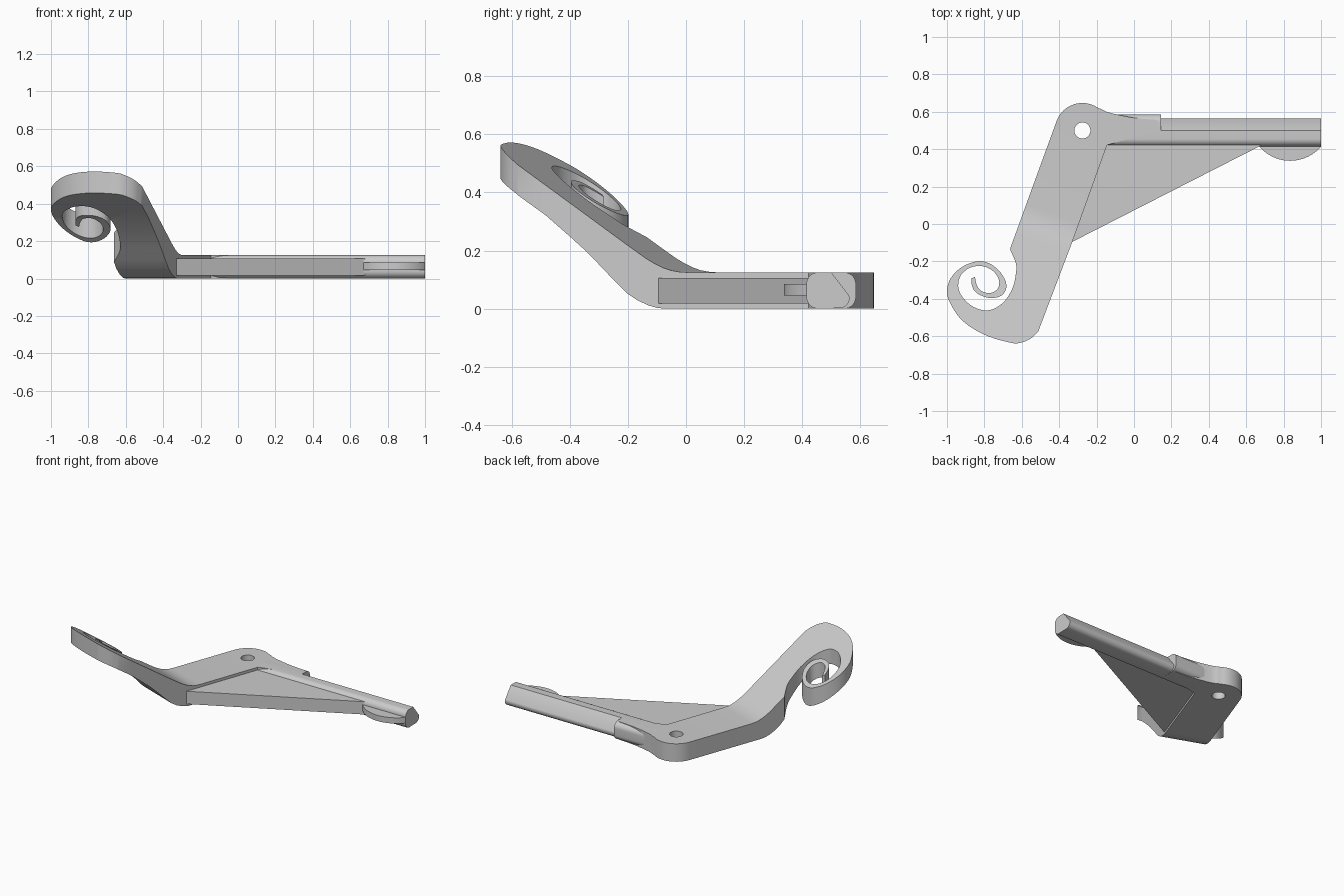
import bpy, bmesh, math
from mathutils import Vector

old = bpy.data.objects.get("Cube")
if old:
    bpy.data.objects.remove(old, do_unlink=True)

grey = bpy.data.materials.new("plain_grey")
grey.use_nodes = True
grey.diffuse_color = (0.6, 0.6, 0.6, 1)
grey.node_tree.nodes["Principled BSDF"].inputs["Base Color"].default_value = (0.6, 0.6, 0.6, 1)


def finish(name, bm):
    bmesh.ops.recalc_face_normals(bm, faces=bm.faces[:])
    mesh = bpy.data.meshes.new(name)
    bm.to_mesh(mesh)
    bm.free()
    mesh.materials.append(grey)
    obj = bpy.data.objects.new(name, mesh)
    bpy.context.collection.objects.link(obj)
    bpy.ops.object.select_all(action='DESELECT')
    obj.select_set(True)
    bpy.context.view_layer.objects.active = obj
    bpy.ops.object.shade_smooth_by_angle(angle=math.radians(30))
    return obj


def arc(cx, cy, r, start, end, n=10):
    angles = [math.radians(start + (end - start) * i / n) for i in range(n + 1)]
    return [(cx + r * math.cos(a), cy + r * math.sin(a)) for a in angles]


def smooth(points, n=4):
    """Catmull-Rom curve through the points."""
    p = [Vector(q) for q in points]
    p = [2 * p[0] - p[1]] + p + [2 * p[-1] - p[-2]]
    out = []
    for a, b, c, d in zip(p, p[1:], p[2:], p[3:]):
        for i in range(n):
            t = i / n
            out.append(0.5 * (2 * b + (c - a) * t + (2 * a - 5 * b + 4 * c - d) * t * t
                              + (3 * b - a - 3 * c + d) * t ** 3))
    return [tuple(v) for v in out] + [tuple(points[-1])]


def prism(name, points, place, low, high):
    """Extrude a flat outline; place maps (u, v, depth) to a position."""
    bm = bmesh.new()
    rings = [[bm.verts.new(place(u, v, w)) for u, v in points] for w in (low, high)]
    bm.faces.new(rings[0])
    bm.faces.new(rings[1])
    n = len(points)
    for i in range(n):
        j = (i + 1) % n
        bm.faces.new((rings[0][i], rings[0][j], rings[1][j], rings[1][i]))
    return finish(name, bm)


def lookup(table, s):
    if s <= table[0][0]:
        return table[0][1]
    for (a, za), (b, zb) in zip(table, table[1:]):
        if s <= b:
            return za + (zb - za) * (s - a) / (b - a)
    return table[-1][1]


# Bent arm: curled tip, pivot hub and hole in one plate
curl = smooth([(-.663, -.134), (-.632, -.21), (-.631, -.26), (-.647, -.337), (-.69, -.41),
               (-.749, -.453), (-.807, -.461), (-.872, -.435), (-.923, -.382), (-.94, -.33),
               (-.925, -.273), (-.877, -.234), (-.813, -.225), (-.754, -.251), (-.722, -.3),
               (-.73, -.348), (-.775, -.37), (-.823, -.353), (-.843, -.32), (-.85, -.283)])
curl += smooth([(-.868, -.29), (-.866, -.33), (-.84, -.37), (-.77, -.396), (-.705, -.38),
                (-.682, -.325), (-.715, -.257), (-.775, -.21), (-.84, -.2), (-.92, -.23),
                (-.98, -.29), (-1, -.36), (-.984, -.42), (-.936, -.497), (-.866, -.556),
                (-.77, -.604), (-.663, -.634), (-.615, -.637), (-.556, -.615), (-.513, -.577)])
hub = smooth([(.125, .556), (.005, .567), (-.127, .594), (-.18, .617)])
hub += arc(-.276, .5, .147, 55, 160, 16)
outline = curl + [(-.33, -.096), (-.144, .422), (.125, .5)] + hub
hole = arc(-.276, .5, .043, 0, 360, 32)[:-1]

along = Vector((-.349, -.937, 0))
top = [(.10, .125), (.13, .127), (.16, .132), (.19, .142), (.22, .156), (.25, .173), (.32, .22), (.9, .617)]
bottom = [(.18, 0), (.21, .003), (.24, .011), (.28, .028), (.32, .053), (.37, .1), (.426, .155),
          (.48, .206), (.532, .25), (.62, .322), (.74, .403), (.83, .455), (.9, .492)]

bm = bmesh.new()
for loop in (outline, hole):
    verts = [bm.verts.new((x, y, 0)) for x, y in loop]
    for i, v in enumerate(verts):
        bm.edges.new((v, verts[(i + 1) % len(verts)]))
bmesh.ops.triangle_fill(bm, use_beauty=True, use_dissolve=False, edges=bm.edges[:], normal=(0, 0, 1))
for s, _ in top + bottom:
    bmesh.ops.bisect_plane(bm, geom=bm.verts[:] + bm.edges[:] + bm.faces[:], dist=1e-5,
                           plane_co=along * s, plane_no=along)
ext = bmesh.ops.extrude_face_region(bm, geom=bm.faces[:], use_keep_orig=True)
upper = {g for g in ext["geom"] if isinstance(g, bmesh.types.BMVert)}
for v in bm.verts:
    s = v.co.x * along.x + v.co.y * along.y
    v.co.z = lookup(top if v in upper else bottom, s)
finish("curled_arm", bm)


# Straight bar: full rounded section, then one with a slanted back
def across(u, v, w):
    return (w, u, v)


front_round = arc(.455, .04, .04, 270, 180, 8) + arc(.455, .085, .04, 180, 90, 8)
full = front_round + arc(.545, .085, .04, 90, 0, 8) + arc(.545, .04, .04, 0, -90, 8)
prism("bar_socket", full, across, -.15, .144)
slanted = front_round + [(.5, .125)] + arc(.53, .035, .033, 20, -90, 8)
prism("bar", slanted, across, .14, 1)


# Web between arm and bar, and the rounded tab near the bar end
def upright(u, v, w):
    return (u, v, w)


prism("web", [(-.335, -.098), (.68, .42), (.68, .45), (-.16, .45)], upright, .017, .106)
tab = arc(.835, .555, .217, 220.5, 319.5, 24) + [(1, .45), (.67, .45)]
prism("tab", tab, upright, .045, .085)
